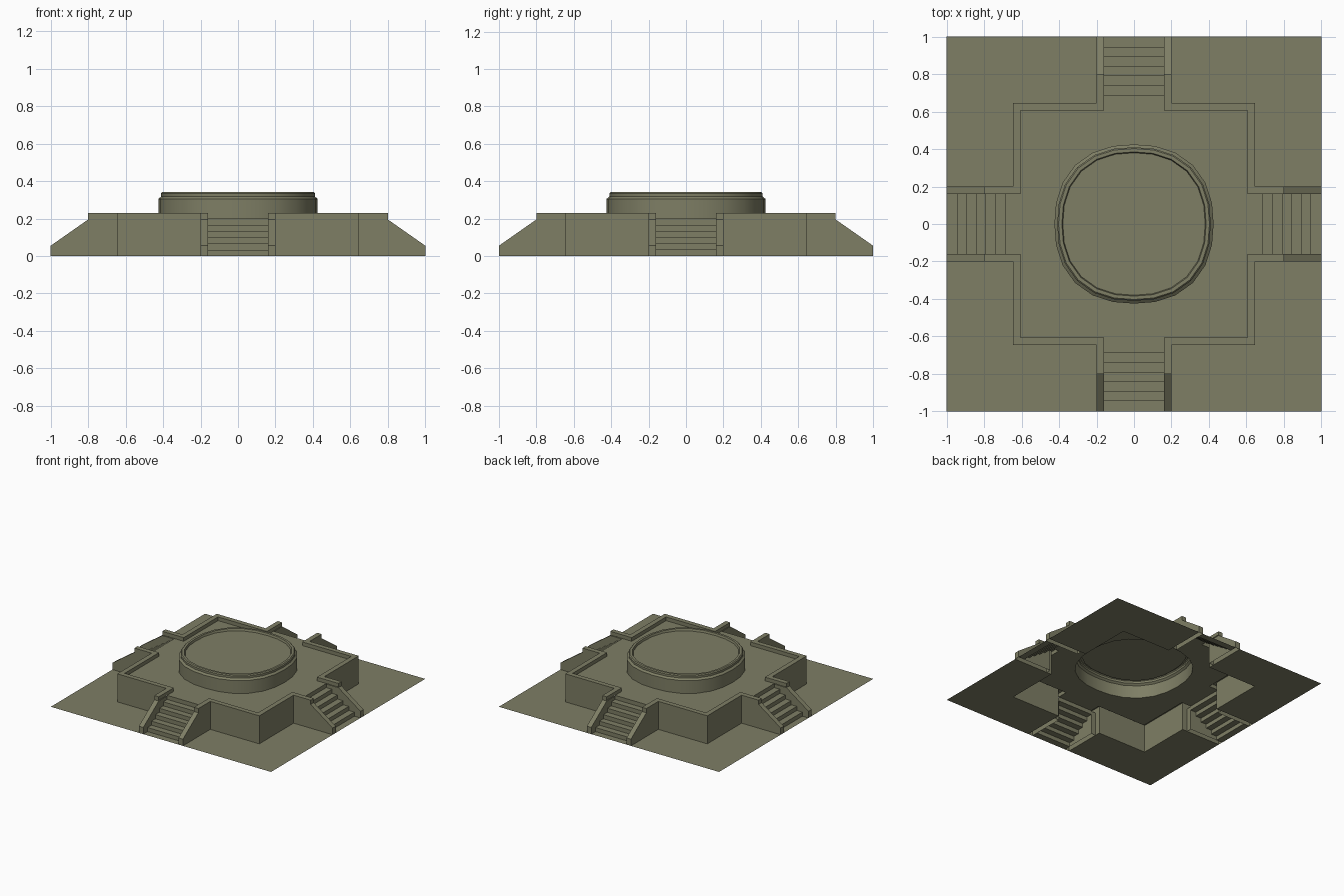
import bpy, bmesh
from math import cos, sin, pi
from mathutils import Matrix, Vector

cube = bpy.data.objects.get("Cube")
if cube:
    bpy.data.objects.remove(cube)

stone = bpy.data.materials.new("olive_stone")
stone.use_nodes = True
stone.diffuse_color = (0.21, 0.21, 0.13, 1)
stone.node_tree.nodes["Principled BSDF"].inputs["Base Color"].default_value = (0.21, 0.21, 0.13, 1)

HALF, OUT, INN, THICK = 0.645, 0.2, 0.16, 0.04   # platform and stair widths
TOP, FLOOR, POST = 0.23, 0.2, 0.8                # heights and end of level wall
STEPS, FIRST, LAST = 6, 0.945, 0.69              # stair layout


def finish(name, bm, turns=1, fix=True):
    """Turn a bmesh into an object, repeated around the centre."""
    source = bm.copy()
    for i in range(1, turns):
        copy = source.copy()
        copy.transform(Matrix.Rotation(i * pi / 2, 4, 'Z'))
        temp = bpy.data.meshes.new("temp")
        copy.to_mesh(temp)
        bm.from_mesh(temp)
        bpy.data.meshes.remove(temp)
        copy.free()
    source.free()
    if fix:
        bmesh.ops.recalc_face_normals(bm, faces=bm.faces)
    mesh = bpy.data.meshes.new(name)
    bm.to_mesh(mesh)
    bm.free()
    mesh.materials.append(stone)
    obj = bpy.data.objects.new(name, mesh)
    bpy.context.collection.objects.link(obj)
    return obj


def strip(bm, rows):
    """Join successive rows of points with quads."""
    rows = [[bm.verts.new(p) for p in row] for row in rows]
    for a, b in zip(rows, rows[1:]):
        for i in range(len(a) - 1):
            bm.faces.new((a[i], a[i + 1], b[i + 1], b[i]))


def oval(r, z, sides=24):
    """Slightly squared circle."""
    pts = []
    for i in range(sides):
        c, s = cos(2 * pi * i / sides), sin(2 * pi * i / sides)
        k = r / (abs(c) ** 2.3 + abs(s) ** 2.3) ** (1 / 2.3)
        pts.append(Vector((c * k, s * k, z)))
    return pts


# Ground: four L-shaped corners, open beneath the platform
bm = bmesh.new()
corner = [(OUT, 1), (OUT, HALF), (HALF, HALF), (HALF, OUT), (1, OUT), (1, 1)]
bm.faces.new([bm.verts.new((x, y, 0)) for x, y in corner])
finish("ground", bm, 4, fix=False)

# Platform walls with a raised curb running out beside the stairs
bm = bmesh.new()
outer = [(OUT, POST), (OUT, HALF), (HALF, HALF), (HALF, OUT), (POST, OUT)]
e = HALF - THICK
inner = [(INN, POST), (INN, e), (e, e), (e, INN), (POST, INN)]
rows = [[(x, y, z) for x, y in path]
        for path, z in ((outer, 0), (outer, TOP), (inner, TOP), (inner, FLOOR))]
strip(bm, rows)
for k in (0, -1):
    bm.faces.new([bm.verts.new(p) for p in
                  (rows[1][k], rows[2][k], (*inner[k], 0.195), (*outer[k], 0.195))])
bmesh.ops.remove_doubles(bm, verts=bm.verts, dist=0.0001)
finish("platform_walls", bm, 4)

# Sloping side walls of the stairs
bm = bmesh.new()
slope = [(-LAST, 0), (-LAST, 0.195), (-POST, 0.195), (-1, 0.055), (-1, 0)]
for side in (-1, 1):
    a = [bm.verts.new((side * INN, y, z)) for y, z in slope]
    b = [bm.verts.new((side * OUT, y, z)) for y, z in slope]
    for i in range(len(slope) - 1):
        bm.faces.new((a[i], a[i + 1], b[i + 1], b[i]))
    bm.faces.new(a)
    bm.faces.new(b)
finish("stair_side_walls", bm, 4)

# Steps
bm = bmesh.new()
profile = [(-1, 0)]
for i in range(STEPS):
    y = -FIRST + (FIRST - LAST) * i / (STEPS - 1)
    profile += [(y, FLOOR * i / STEPS), (y, FLOOR * (i + 1) / STEPS)]
strip(bm, [[(-INN, y, z), (INN, y, z)] for y, z in profile])
finish("steps", bm, 4, fix=False)

# Floor: cross-shaped sheet with an opening under the dais
bm = bmesh.new()
arm = [(e, INN), (e, e), (INN, e), (INN, LAST), (-INN, LAST)]
arm = [(LAST, -INN), (LAST, INN)] + arm[:3]
outline = []
for i in range(4):
    turn = Matrix.Rotation(i * pi / 2, 3, 'Z')
    outline += [turn @ Vector((x, y, FLOOR)) for x, y in arm]
edges = []
for loop in (outline, oval(0.425, FLOOR)):
    vs = [bm.verts.new(p) for p in loop]
    edges += [bm.edges.new((vs[i - 1], vs[i])) for i in range(len(vs))]
bmesh.ops.triangle_fill(bm, use_beauty=True, edges=edges, normal=(0, 0, 1))
finish("floor", bm)

# Round dais with a stepped rim and shallow recessed top
bm = bmesh.new()
rings = [(0.425, FLOOR), (0.425, 0.305), (0.41, 0.318), (0.41, 0.335),
         (0.403, 0.342), (0.385, 0.342), (0.38, 0.325)]
loops = [oval(r, z) for r, z in rings]
strip(bm, [pts + pts[:1] for pts in loops])
bmesh.ops.remove_doubles(bm, verts=bm.verts, dist=0.0001)
bm.verts.ensure_lookup_table()
cap = [v for v in bm.verts if abs(v.co.z - 0.325) < 0.0001]
bmesh.ops.contextual_create(bm, geom=cap + [ed for ed in bm.edges if all(v in cap for v in ed.verts)])
dais = finish("dais", bm)
bpy.context.view_layer.objects.active = dais
dais.select_set(True)
bpy.ops.object.shade_smooth_by_angle(angle=0.5)
